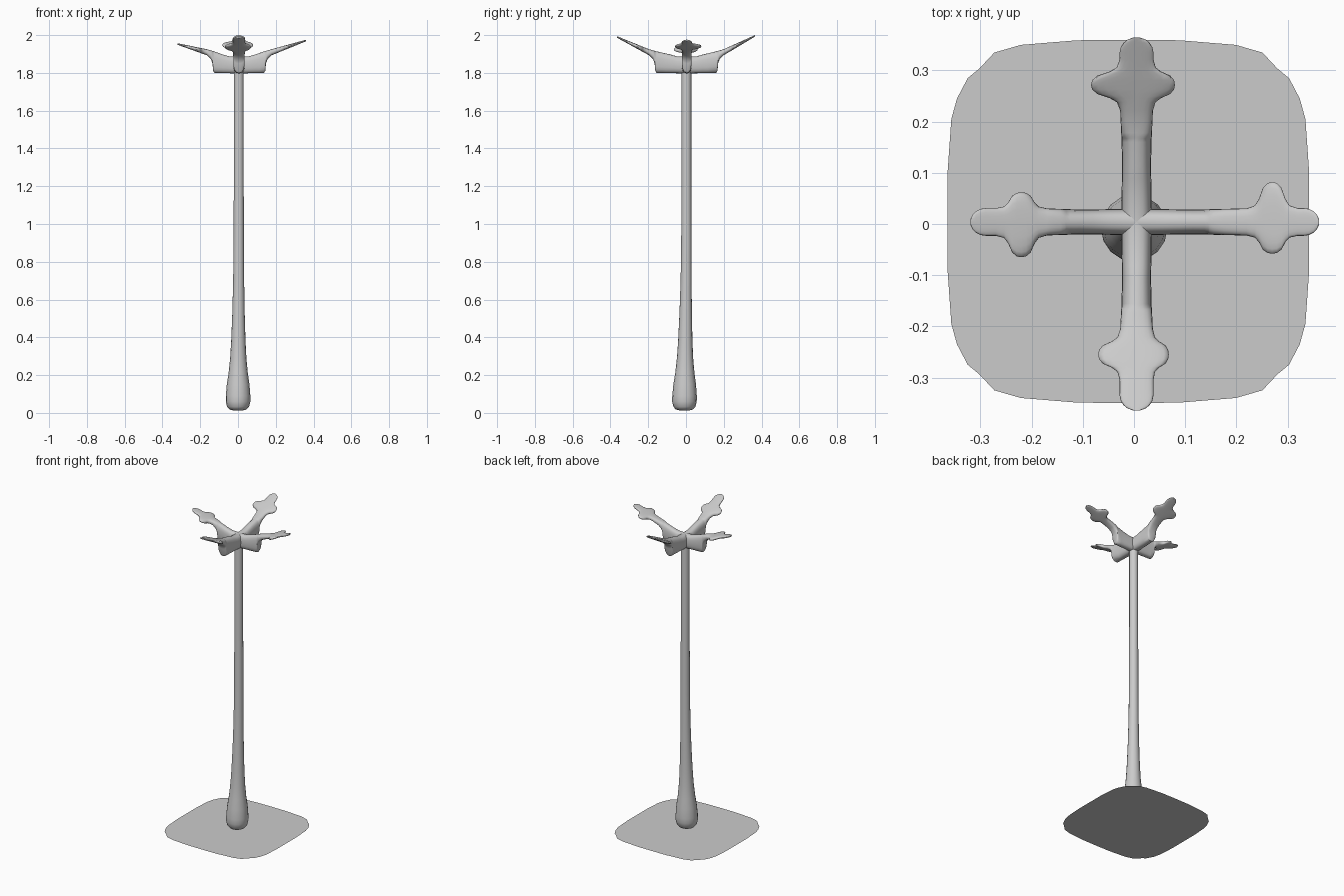
import bpy, bmesh, math
from mathutils import Matrix, Vector

if "Cube" in bpy.data.objects:
    bpy.data.objects.remove(bpy.data.objects["Cube"])


def make_object(name, bm, angle=50):
    bmesh.ops.recalc_face_normals(bm, faces=bm.faces[:])
    mesh = bpy.data.meshes.new(name)
    bm.to_mesh(mesh)
    bm.free()
    ob = bpy.data.objects.new(name, mesh)
    bpy.context.collection.objects.link(ob)
    bpy.ops.object.select_all(action='DESELECT')
    ob.select_set(True)
    bpy.context.view_layer.objects.active = ob
    bpy.ops.object.shade_smooth_by_angle(angle=math.radians(angle))
    return ob


def loft(bm, rings):
    loops = [[bm.verts.new(p) for p in ring] for ring in rings]
    n = len(loops[0])
    for a, b in zip(loops, loops[1:]):
        for i in range(n):
            j = (i + 1) % n
            bm.faces.new((a[i], a[j], b[j], b[i]))
    bm.faces.new(loops[0])
    bm.faces.new(loops[-1])


def interp(table, x):
    if x <= table[0][0]:
        return table[0][1]
    for (x0, y0), (x1, y1) in zip(table, table[1:]):
        if x <= x1:
            return y0 + (y1 - y0) * (x - x0) / (x1 - x0)
    return table[-1][1]


# Flat base plate: a thin sheet with softly notched corners
quarter = [(0.353, 0.0), (0.353, 0.10), (0.346, 0.20), (0.335, 0.24), (0.314, 0.28),
           (0.291, 0.299), (0.262, 0.33), (0.21, 0.345), (0.10, 0.354), (0.0, 0.355)]
outline = (quarter + [(-x, y) for x, y in quarter[-2::-1]]
           + [(-x, -y) for x, y in quarter[1:]] + [(x, -y) for x, y in quarter[-2:0:-1]])
bm = bmesh.new()
bm.faces.new([bm.verts.new((x - 0.011, y + 0.005, 0)) for x, y in outline])
make_object("base_plate", bm)

# Pole with a teardrop bulb at the foot, leaning very slightly
profile = [(0.025, 0.013), (0.045, 0.018), (0.058, 0.032), (0.065, 0.06), (0.065, 0.09),
           (0.060, 0.15), (0.051, 0.21), (0.043, 0.29), (0.038, 0.38), (0.033, 0.52),
           (0.029, 0.70), (0.027, 0.95), (0.026, 1.3), (0.026, 1.84)]
bm = bmesh.new()
rings = []
for r, z in profile:
    t = min(z / 0.8, 1)
    c = Vector((0.004 * t, -0.009 + 0.011 * t, z))
    rings.append([c + Vector((r * math.cos(a), r * math.sin(a), 0))
                  for a in (k * math.tau / 16 for k in range(16))])
loft(bm, rings)
make_object("pole", bm)

# Antler arms: deep keel at the hub, thin upswept blade with a prong each side
BUMP = [(-0.05, 0), (-0.034, 0.1), (-0.026, 0.35), (-0.018, 0.78), (-0.009, 0.96), (0, 1),
        (0.009, 0.96), (0.018, 0.78), (0.026, 0.35), (0.034, 0.1), (0.05, 0)]


def antler_arm(name, angle, length, keel, tip_z, prong, left, right, w_hub, w_tip):
    bottom = [(0, 1.797), (keel - 0.004, 1.80), (keel + 0.003, 1.812), (keel + 0.006, 1.85),
              (keel + 0.014, 1.872), (keel + 0.035, 1.893), (length, tip_z - 0.008)]
    top = [(0, 1.885), (0.05, 1.887), (0.085, 1.897), (keel, 1.915),
           (keel + 0.035, 1.925), (length, tip_z)]
    width = [(0, w_hub), (keel - 0.03, w_hub - 0.002), (prong - 0.03, w_tip), (length, w_tip)]
    stations = {0, 0.05, 0.085, 0.11}
    stations |= {r for r, _ in bottom[1:-1]}
    stations |= {prong + d for d, _ in BUMP}
    stations |= {length - d for d in (0.03, 0.02, 0.011, 0.005, 0.0008)}
    rings = []
    for r in sorted(stations):
        zb, zt = interp(bottom, r), interp(top, r)
        zc, h = (zb + zt) / 2, (zt - zb) / 2
        w = interp(width, r)
        d = max(0, r - (length - 0.03)) / 0.03
        w *= math.sqrt(1 - d * d)
        b = interp(BUMP, r - prong)
        ring = []
        for k in range(20):
            a = k * math.tau / 20
            c, s = math.cos(a), math.sin(a)
            side = w + b * max(0, (left if c > 0 else right) - w)
            ring.append((r, side * math.copysign(abs(c) ** 0.75, c),
                         zc + h * math.copysign(abs(s) ** 0.75, s)))
        rings.append(ring)
    bm = bmesh.new()
    loft(bm, rings)
    bm.transform(Matrix.Translation((0.005, 0.004, 0)) @ Matrix.Rotation(math.radians(angle), 4, 'Z'))
    make_object(name, bm)


antler_arm("right_arm", 0, 0.357, 0.137, 1.976, 0.265, 0.078, 0.062, 0.026, 0.027)
antler_arm("back_arm", 90, 0.361, 0.160, 2.0, 0.268, 0.089, 0.075, 0.030, 0.033)
antler_arm("left_arm", 180, 0.325, 0.134, 1.957, 0.225, 0.069, 0.058, 0.026, 0.027)
antler_arm("front_arm", 270, 0.369, 0.164, 1.994, 0.259, 0.063, 0.075, 0.030, 0.033)
